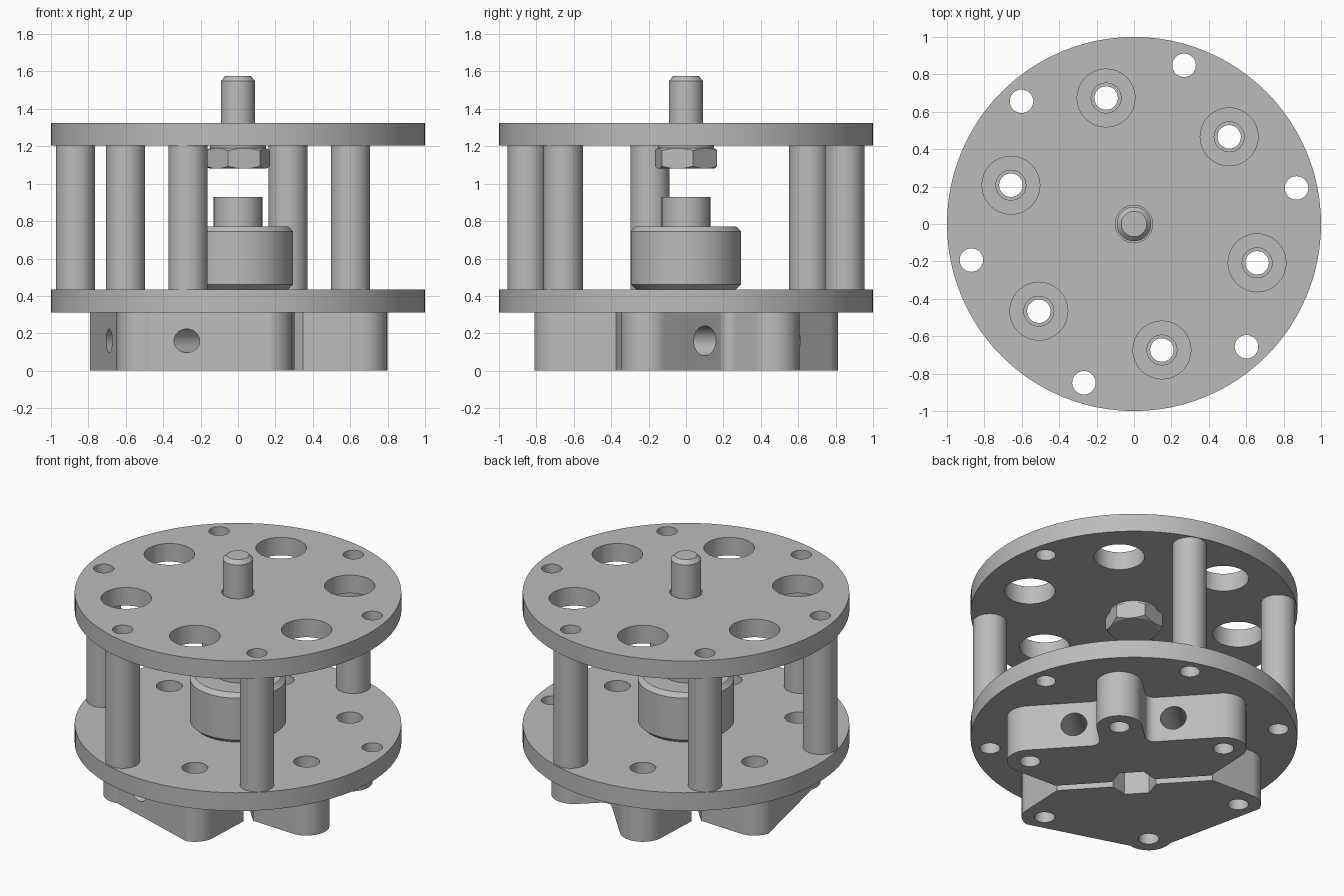
import bpy
import bmesh
from math import cos, sin, radians, pi
from mathutils import Matrix, Vector

if "Cube" in bpy.data.objects:
    bpy.data.objects.remove(bpy.data.objects["Cube"], do_unlink=True)

metal = bpy.data.materials.new("grey_metal")
metal.use_nodes = True
metal.diffuse_color = (0.5, 0.5, 0.5, 1)
metal.node_tree.nodes["Principled BSDF"].inputs["Base Color"].default_value = (0.5, 0.5, 0.5, 1)

TURN = radians(42.5)          # heading of the split base
SIXTH = pi / 3
RING_OUT, RING_IN = 0.89, 0.69
parts = []


def make(name, bm, turn=0.0):
    bmesh.ops.remove_doubles(bm, verts=bm.verts, dist=1e-5)
    bmesh.ops.recalc_face_normals(bm, faces=bm.faces)
    mesh = bpy.data.meshes.new(name)
    bm.to_mesh(mesh)
    bm.free()
    mesh.materials.append(metal)
    ob = bpy.data.objects.new(name, mesh)
    ob.rotation_euler.z = turn
    bpy.context.collection.objects.link(ob)
    parts.append(ob)
    return ob


def lathe(name, profile, loc=(0, 0), steps=64, closed=False):
    """Turn a (radius, height) profile about the vertical axis."""
    bm = bmesh.new()
    rings = [[bm.verts.new((loc[0] + r * cos(2 * pi * i / steps),
                            loc[1] + r * sin(2 * pi * i / steps), z))
              for i in range(steps)] for r, z in profile]
    pairs = list(zip(rings, rings[1:]))
    if closed:
        pairs.append((rings[-1], rings[0]))
    for a, b in pairs:
        for i in range(steps):
            j = (i + 1) % steps
            bm.faces.new((a[i], a[j], b[j], b[i]))
    return make(name, bm)


def prism(name, outline, z0, z1, turn=0.0):
    bm = bmesh.new()
    face = bm.faces.new([bm.verts.new((x, y, z0)) for x, y in outline])
    ext = bmesh.ops.extrude_face_region(bm, geom=[face])
    top = [v for v in ext["geom"] if isinstance(v, bmesh.types.BMVert)]
    bmesh.ops.translate(bm, verts=top, vec=(0, 0, z1 - z0))
    return make(name, bm, turn)


def arc(cx, cy, r, a0, a1, n=16):
    return [(cx + r * cos(radians(a0 + (a1 - a0) * i / n)),
             cy + r * sin(radians(a0 + (a1 - a0) * i / n))) for i in range(n + 1)]


def polar(r, a):
    return (r * cos(a), r * sin(a))


def boolean(ob, pegs, turn=0.0, operation='DIFFERENCE', cutter=None):
    """Cut with pegs given as (centre, radius, length, along_x)."""
    if cutter is None:
        bm = bmesh.new()
        for centre, r, length, along_x in pegs:
            m = Matrix.Translation(Vector(centre))
            if along_x:
                m = m @ Matrix.Rotation(pi / 2, 4, 'Y')
            bmesh.ops.create_cone(bm, cap_ends=True, segments=32, radius1=r,
                                  radius2=r, depth=length, matrix=m)
        cutter = make("cutter", bm, turn)
    cutter.hide_render = True
    mod = ob.modifiers.new("cut", 'BOOLEAN')
    mod.operation, mod.solver, mod.object = operation, 'EXACT', cutter
    bpy.context.view_layer.objects.active = ob
    bpy.ops.object.modifier_apply(modifier=mod.name)
    parts.remove(cutter)
    bpy.data.objects.remove(cutter, do_unlink=True)


outer = [polar(RING_OUT, TURN - pi / 6 + k * SIXTH) for k in range(6)]
inner = [polar(RING_IN, TURN + k * SIXTH) for k in range(6)]

# Round plates with two rings of holes
for name, z0, z1, r_in, r_mid in (("lower_plate", 0.312, 0.435, 0.08, 0),
                                  ("upper_plate", 1.203, 1.325, 0.155, 0.1)):
    plate = lathe(name, [(0, z0), (1, z0), (1, z1), (0, z1)], steps=96)
    zc = (z0 + z1) / 2
    pegs = [((x, y, zc), 0.063, 0.4, False) for x, y in outer]
    pegs += [((x, y, zc), r_in, 0.4, False) for x, y in inner]
    if r_mid:
        pegs.append(((0, 0, zc), r_mid, 0.4, False))
    boolean(plate, pegs)

# Tubular spacers, with one position left open
for k, pos in enumerate(outer[1:]):
    lathe(f"spacer_{k + 1}", [(0.063, 0.435), (0.105, 0.435), (0.105, 1.203), (0.063, 1.203)],
          pos, 40, closed=True)

# Chamfered drum with its boss
lathe("drum", [(0, 0.435), (0.265, 0.435), (0.295, 0.462), (0.295, 0.745),
               (0.268, 0.772), (0.13, 0.772), (0.13, 0.93), (0, 0.93)])

# Bolt: shaft, washer face and hexagonal head
lathe("bolt_shaft", [(0, 1.185), (0.15, 1.185), (0.15, 1.203), (0.092, 1.203),
                     (0.092, 1.55), (0.068, 1.575), (0, 1.575)], steps=48)
head = prism("bolt_head", [polar(0.175, k * SIXTH) for k in range(6)],
             1.08, 1.19, TURN - pi / 6)
rounding = lathe("head_rounding", [(0, 1.08), (0.15, 1.08), (0.18, 1.097), (0.18, 1.174),
                                   (0.15, 1.19), (0, 1.19)])
boolean(head, None, operation='INTERSECT', cutter=rounding)

# Split clamp base: two halves with a hexagonal bore between them
R, LU, LV = 0.14, RING_IN / 2, RING_IN * sin(SIXTH)
GAP, TIP = 0.03, 0.485
bore = [(GAP, -0.133), (0.13, -0.075), (0.13, 0.075), (GAP, 0.133)]

# Half with a nose
side = [(GAP, 0.48)] + arc(LU, LV, R, 132, 0)
side += arc(TIP + 0.06, R + 0.06, 0.06, 180, 270, 8)
side += arc(RING_IN, 0, R, 90, 0)
nosed = bore + side + [(x, -y) for x, y in reversed(side[:-1])]
half_a = prism("clamp_half_nosed", nosed, 0, 0.312, TURN)

# Half with straight flanks
side = [(-GAP, 0.48)] + arc(-LU, LV, R, 48, 120) + arc(-RING_IN, 0, R, 120, 180)
flanked = [(-x, y) for x, y in bore] + side + [(x, -y) for x, y in reversed(side[:-1])]
half_b = prism("clamp_half_flanked", flanked, 0, 0.312, TURN)

for half, s, r in ((half_a, 1, 0.08), (half_b, -1, 0.063)):
    pegs = [((s * u, v, 0.15), 0.063, 0.6, False)
            for u, v in ((RING_IN, 0), (LU, LV), (LU, -LV))]
    pegs += [((s * 0.45, v, 0.16), r, 1.0, True) for v in (-0.307, 0.307)]
    boolean(half, pegs, TURN)

# Smooth the turned surfaces and keep the edges crisp
bpy.ops.object.select_all(action='DESELECT')
for ob in parts:
    ob.select_set(True)
bpy.context.view_layer.objects.active = parts[0]
bpy.ops.object.shade_smooth_by_angle(angle=radians(25))
